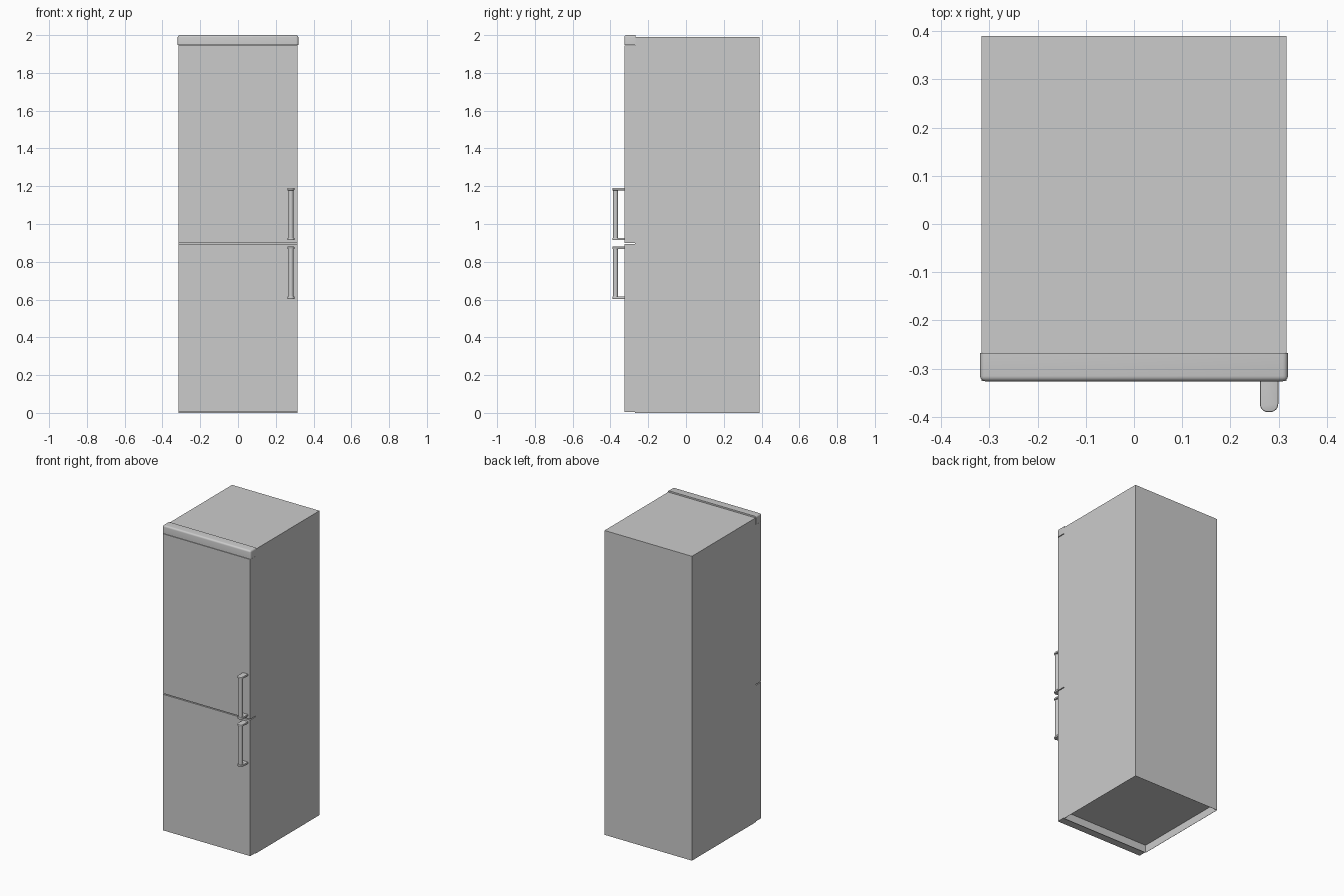
import bpy, bmesh, math

if "Cube" in bpy.data.objects:
    bpy.data.objects.remove(bpy.data.objects["Cube"])

BACK, SEAM, FRONT = 0.39, -0.27, -0.325
HALF = 0.316


def finish(name, bm, smooth=False):
    bmesh.ops.recalc_face_normals(bm, faces=bm.faces)
    me = bpy.data.meshes.new(name)
    bm.to_mesh(me)
    bm.free()
    ob = bpy.data.objects.new(name, me)
    bpy.context.collection.objects.link(ob)
    if smooth:
        bpy.ops.object.select_all(action='DESELECT')
        ob.select_set(True)
        bpy.context.view_layer.objects.active = ob
        bpy.ops.object.shade_smooth_by_angle(angle=math.radians(35))
    return ob


def box(x0, x1, y0, y1, z0, z1):
    bm = bmesh.new()
    bmesh.ops.create_cube(bm, size=1)
    for v in bm.verts:
        v.co.x = x1 if v.co.x > 0 else x0
        v.co.y = y1 if v.co.y > 0 else y0
        v.co.z = z1 if v.co.z > 0 else z0
    return bm


# Cabinet with a base panel recessed behind a thin skirt
bm = box(-HALF, HALF, SEAM, BACK, 0, 1.99)
base = min(bm.faces, key=lambda f: f.calc_center_median().z)
bmesh.ops.inset_region(bm, faces=[base], thickness=0.002)
base = bmesh.ops.extrude_face_region(bm, geom=[base])
for g in base['geom']:
    if isinstance(g, bmesh.types.BMVert):
        g.co.z = 0.05
# remove the leftover cap face closing the recess
old = [f for f in bm.faces if len(f.verts) == 4
       and all(abs(v.co.z) < 1e-5 and abs(v.co.x) < HALF - 0.001 for v in f.verts)]
bmesh.ops.delete(bm, geom=old, context='FACES_ONLY')
finish("cabinet", bm)

# Doors, separated by a narrow gap
finish("freezer_door", box(-HALF, HALF, FRONT, SEAM, 0.005, 0.894))
finish("fridge_door", box(-HALF, HALF, FRONT, SEAM, 0.9, 1.944))

# Top trim with rounded front, side and top edges
bm = box(-0.319, 0.319, FRONT - 0.001, -0.267, 1.947, 2.0)
edges = []
for e in bm.edges:
    mid = (e.verts[0].co + e.verts[1].co) / 2
    front, top, side = mid.y < -0.32, mid.z > 1.99, abs(mid.x) > 0.3
    if front + top + side >= 2:
        edges.append(e)
bmesh.ops.bevel(bm, geom=edges, offset=0.011, segments=4, profile=0.5,
                affect='EDGES')
finish("top_trim", bm, True)


def mount(name, x, z0, z1):
    # Flat bracket whose outer end is rounded
    hw, r, tip, n = 0.019, 0.017, -0.39, 6
    pts = [(x + hw, FRONT), (x - hw, FRONT)]
    for cx, a0 in ((x - hw + r, 180), (x + hw - r, 270)):
        for i in range(n + 1):
            a = math.radians(a0 + 90 * i / n)
            pts.append((cx + r * math.cos(a), tip + r + r * math.sin(a)))
    bm = bmesh.new()
    face = bm.faces.new([bm.verts.new((px, py, z0)) for px, py in pts])
    ext = bmesh.ops.extrude_face_region(bm, geom=[face])
    for g in ext['geom']:
        if isinstance(g, bmesh.types.BMVert):
            g.co.z = z1
    rim = [e for e in bm.edges if abs(e.verts[0].co.z - e.verts[1].co.z) < 1e-6
           and min(v.co.y for v in e.verts) < FRONT - 0.001]
    bmesh.ops.bevel(bm, geom=rim, offset=0.003, segments=2, profile=0.5,
                    affect='EDGES')
    finish(name, bm, True)


# Handles: round bar between two brackets
for label, z0, z1 in (("freezer", 0.603, 0.88), ("fridge", 0.914, 1.191)):
    t = 0.013
    mount(label + "_handle_lower_mount", 0.28, z0, z0 + t)
    mount(label + "_handle_upper_mount", 0.28, z1 - t, z1)
    bm = bmesh.new()
    bmesh.ops.create_cone(bm, cap_ends=True, segments=24, radius1=0.0135,
                          radius2=0.0135, depth=z1 - z0 - t)
    bmesh.ops.translate(bm, verts=bm.verts, vec=(0.28, -0.373, (z0 + z1) / 2))
    finish(label + "_handle_bar", bm, True)
